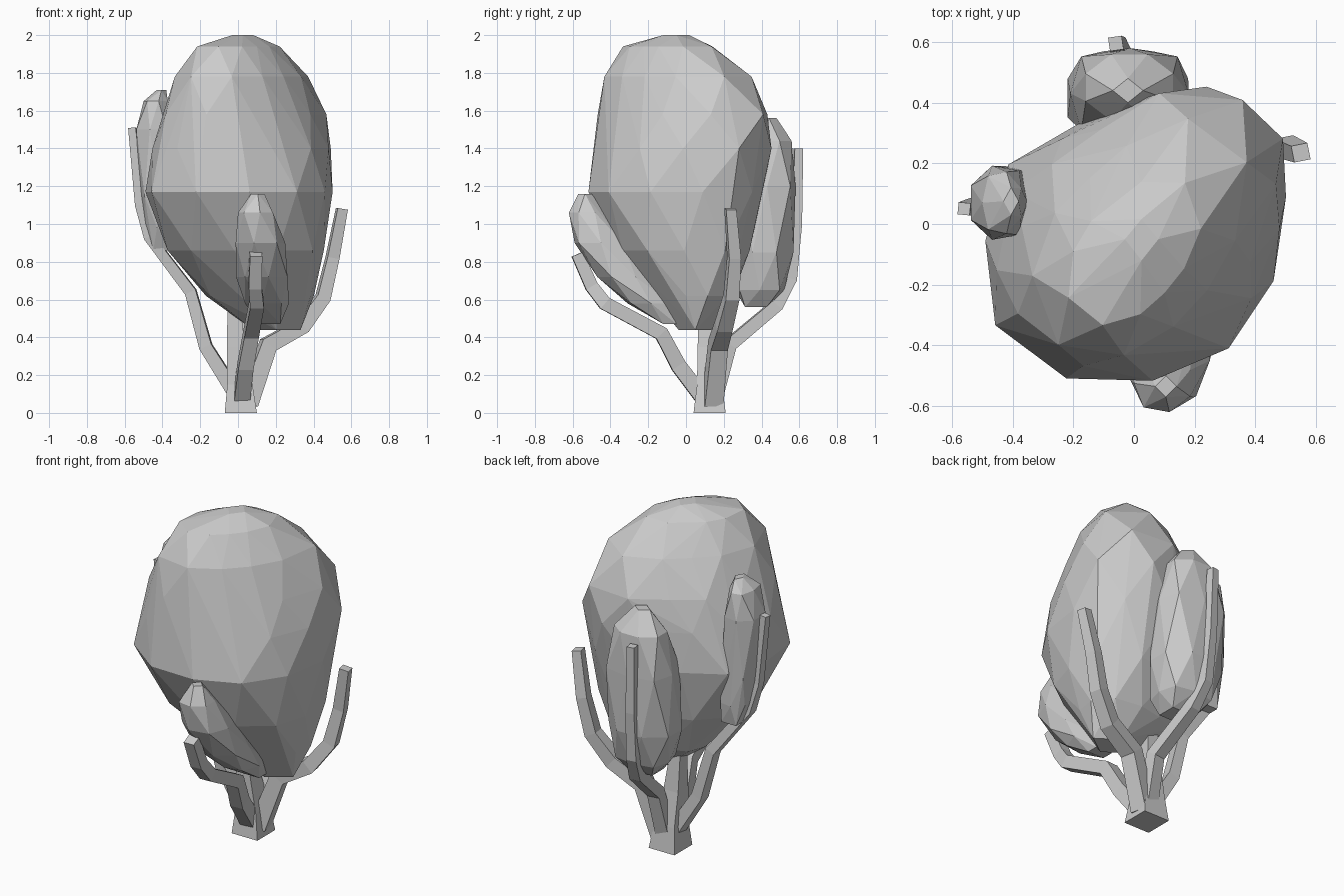
import bpy, bmesh, math
from mathutils import Vector


def finish(name, bm):
    bmesh.ops.recalc_face_normals(bm, faces=bm.faces)
    mesh = bpy.data.meshes.new(name)
    bm.to_mesh(mesh)
    bm.free()
    bpy.context.collection.objects.link(bpy.data.objects.new(name, mesh))


def foliage(name, rings, n, outline, skew=None):
    """Faceted clump: hull of staggered rings (z, xmin, xmax, ymin, ymax)."""
    bm = bmesh.new()
    m = len(outline)
    for i, (z, x0, x1, y0, y1) in enumerate(rings):
        count = 4 if i in (0, len(rings) - 1) else n
        s = skew[i] if skew else 0
        for k in range(count):
            u = (k + 0.5 * (i % 2)) / count
            a, f = u * math.tau, u * m
            j = int(f)
            r = outline[j % m] * (1 - f + j) + outline[(j + 1) % m] * (f - j)
            r *= 1 + s * math.sin(2 * a)
            bm.verts.new(((x0 + x1) / 2 + (x1 - x0) / 2 * r * math.cos(a),
                          (y0 + y1) / 2 + (y1 - y0) / 2 * r * math.sin(a), z))
    res = bmesh.ops.convex_hull(bm, input=bm.verts)
    bmesh.ops.delete(bm, geom=[g for g in res["geom_interior"]
                               if isinstance(g, bmesh.types.BMVert)], context='VERTS')
    finish(name, bm)


def limb(name, pts, widths, side):
    """Square tube along pts, width running from the first value to the last."""
    pts = [Vector(p) for p in pts]
    side = Vector(side).normalized()
    bm, rings = bmesh.new(), []
    last = len(pts) - 1
    for i, p in enumerate(pts):
        t = Vector((0, 0, 0))
        if i > 0:
            t += (p - pts[i - 1]).normalized()
        if i < last:
            t += (pts[i + 1] - p).normalized()
        if name == "trunk":
            t = Vector((0, 0, 1))
        up = t.cross(side).normalized()
        h = (widths[0] + (widths[1] - widths[0]) * i / last) / 2
        rings.append([bm.verts.new(p + side * h * a + up * h * b)
                      for a, b in ((-1, -1), (1, -1), (1, 1), (-1, 1))])
    for r, s in zip(rings, rings[1:]):
        for k in range(4):
            bm.faces.new((r[k], r[(k + 1) % 4], s[(k + 1) % 4], s[k]))
    bm.faces.new(rings[0])
    bm.faces.new(rings[-1])
    finish(name, bm)


# Main crown: lopsided plan outline, stretched along one diagonal near the top
foliage("main_crown", [
    (2.0, -0.03, 0.08, -0.12, 0.02),
    (1.94, -0.20, 0.19, -0.31, 0.13),
    (1.78, -0.30, 0.33, -0.41, 0.30),
    (1.58, -0.37, 0.42, -0.44, 0.42),
    (1.40, -0.43, 0.475, -0.46, 0.43),
    (1.17, -0.49, 0.475, -0.52, 0.41),
    (0.86, -0.37, 0.45, -0.36, 0.34),
    (0.62, -0.17, 0.39, -0.14, 0.25),
    (0.44, 0.08, 0.33, -0.04, 0.14)], 11,
    (1.01, 1.15, 1.12, 0.95, 0.91, 1.03, 1.0, 1.09, 1.07, 1.0, 1.03, 1.03),
    (0.15, 0.2, 0.19, 0.14, 0.08, 0.02, 0.0, 0.0, 0.0))

# Three smaller leaf clumps with squarish plans
boxy = (1.0, 1.15) * 4
foliage("left_clump", [
    (1.71, -0.43, -0.38, 0.03, 0.12),
    (1.65, -0.50, -0.37, -0.03, 0.17),
    (1.50, -0.54, -0.35, -0.05, 0.19),
    (1.15, -0.52, -0.35, -0.04, 0.18),
    (0.98, -0.49, -0.33, 0.0, 0.19),
    (0.86, -0.46, -0.34, 0.04, 0.18)], 7, boxy)
foliage("back_clump", [
    (1.56, -0.07, 0.03, 0.40, 0.48),
    (1.44, -0.16, 0.13, 0.34, 0.56),
    (1.20, -0.21, 0.18, 0.28, 0.58),
    (0.85, -0.22, 0.18, 0.26, 0.57),
    (0.65, -0.16, 0.15, 0.26, 0.52),
    (0.56, -0.09, 0.10, 0.30, 0.44)], 8, boxy)
foliage("front_clump", [
    (1.16, 0.07, 0.14, -0.57, -0.50),
    (1.06, 0.0, 0.19, -0.62, -0.43),
    (0.90, -0.02, 0.25, -0.59, -0.31),
    (0.72, -0.01, 0.27, -0.47, -0.19),
    (0.58, 0.03, 0.27, -0.31, -0.06),
    (0.47, 0.10, 0.24, -0.13, -0.04)], 7, (1.0, 1.08) * 4)

# Trunk and four bent branches
limb("trunk", [(0.015, 0.125, 0), (0.01, 0.125, 0.15), (-0.01, 0.11, 0.35),
               (-0.025, 0.10, 0.62)], (0.17, 0.06), (1, 0, 0))
limb("left_branch", [(0.0, 0.12, 0.08), (-0.17, 0.11, 0.35), (-0.25, 0.10, 0.64),
                     (-0.47, 0.07, 0.93), (-0.52, 0.06, 1.1), (-0.56, 0.05, 1.51)],
     (0.075, 0.04), (0.1, 1, 0))
limb("right_branch", [(0.05, 0.14, 0.05), (0.16, 0.17, 0.36), (0.34, 0.20, 0.46),
                      (0.45, 0.24, 0.61), (0.50, 0.255, 0.82), (0.55, 0.235, 1.08)],
     (0.10, 0.055), (-0.2, 1, 0))
limb("back_branch", [(0.03, 0.15, 0.08), (0.04, 0.23, 0.36), (-0.01, 0.48, 0.57),
                     (-0.04, 0.555, 0.71), (-0.05, 0.585, 1.0), (-0.06, 0.595, 1.40)],
     (0.08, 0.045), (1, 0.15, 0))
limb("front_branch", [(0.02, 0.09, 0.08), (0.04, -0.04, 0.25), (0.07, -0.13, 0.42),
                      (0.10, -0.43, 0.58), (0.09, -0.50, 0.67), (0.095, -0.575, 0.84)],
     (0.085, 0.065), (1, 0.05, 0))
